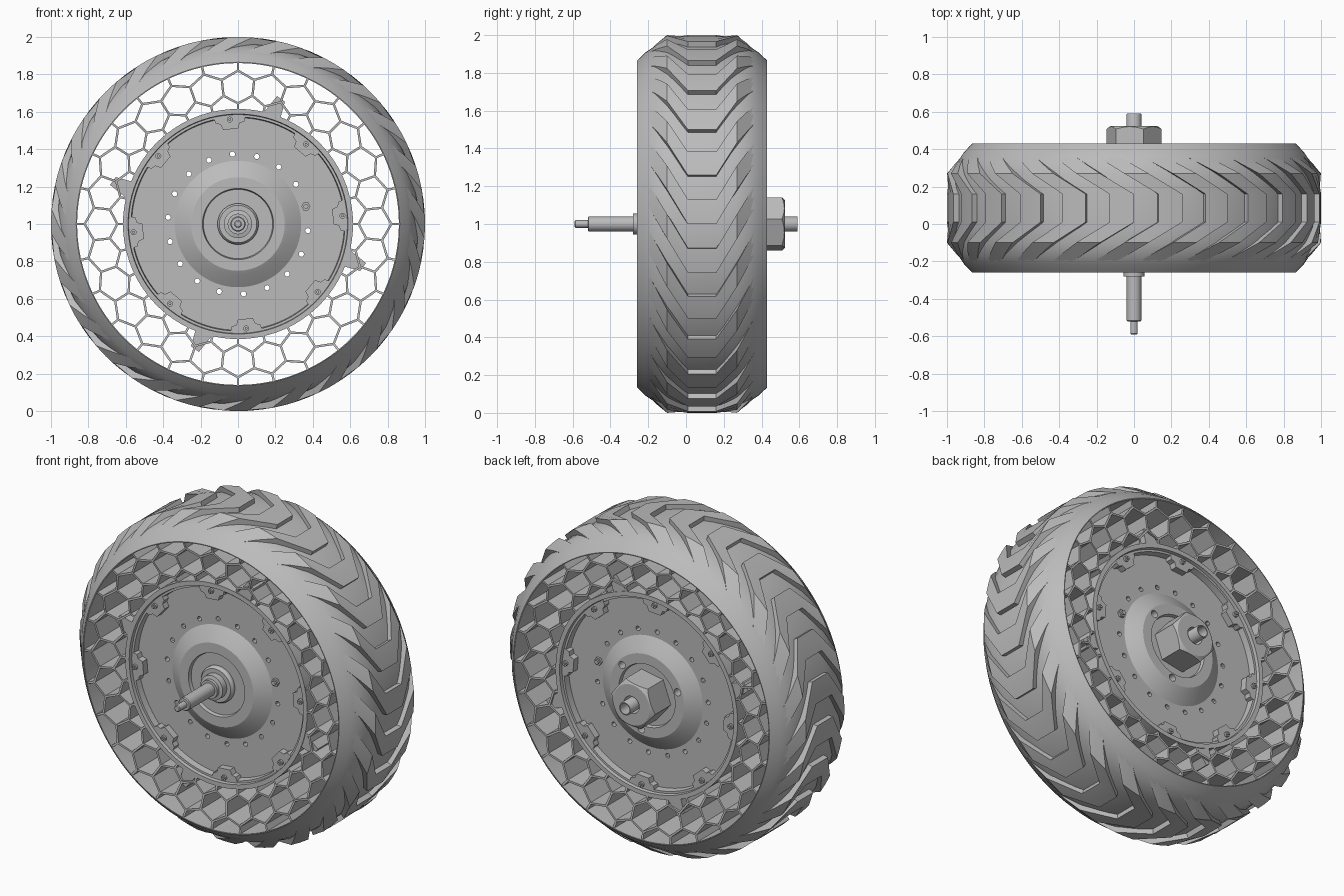
import bpy, bmesh, math
from math import sin, cos, radians, pi

MID = 0.085          # middle plane of the wheel along y
cube = bpy.data.objects.get("Cube")
if cube:
    bpy.data.objects.remove(cube, do_unlink=True)

grey = bpy.data.materials.new("plain_grey")
grey.use_nodes = True
COLOUR = (0.5, 0.5, 0.5, 1)
grey.diffuse_color = COLOUR
grey.node_tree.nodes["Principled BSDF"].inputs["Base Color"].default_value = COLOUR


def polar(r, deg, y):
    a = radians(deg)
    return (r * cos(a), y, 1 + r * sin(a))


def flat(r, deg):
    p = polar(r, deg, 0)
    return (p[0], p[2])


def shade(obj, angle):
    bpy.ops.object.select_all(action='DESELECT')
    obj.select_set(True)
    bpy.context.view_layer.objects.active = obj
    bpy.ops.object.shade_smooth_by_angle(angle=radians(angle))


def finish(name, bm, angle=30):
    bmesh.ops.recalc_face_normals(bm, faces=bm.faces)
    mesh = bpy.data.meshes.new(name)
    bm.to_mesh(mesh)
    bm.free()
    obj = bpy.data.objects.new(name, mesh)
    bpy.context.collection.objects.link(obj)
    mesh.materials.append(grey)
    shade(obj, angle)
    return obj


def carve(obj, cutter, operation):
    """Apply a boolean, then drop the cutter."""
    cutter.hide_render = True
    mod = obj.modifiers.new("carve", 'BOOLEAN')
    mod.object = cutter
    mod.operation = operation
    mod.solver = 'EXACT'
    bpy.context.view_layer.objects.active = obj
    bpy.ops.object.modifier_apply(modifier=mod.name)
    bpy.data.objects.remove(cutter, do_unlink=True)


def prism(bm, points, y0, y1):
    """Extrude an x-z outline along y."""
    front = [bm.verts.new((x, y0, z)) for x, z in points]
    back = [bm.verts.new((x, y1, z)) for x, z in points]
    bm.faces.new(front)
    bm.faces.new(back)
    n = len(points)
    for i in range(n):
        j = (i + 1) % n
        bm.faces.new((front[i], front[j], back[j], back[i]))


def disc(bm, centre, r, y0, y1, n=16, turn=0):
    pts = [(centre[0] + r * cos(radians(turn) + 2 * pi * i / n),
            centre[1] + r * sin(radians(turn) + 2 * pi * i / n)) for i in range(n)]
    prism(bm, pts, y0, y1)


def lathe(name, profile, n, closed=False):
    """Revolve (y, radius) points round the axle."""
    bm = bmesh.new()
    rings = []
    for y, r in profile:
        if r == 0:
            rings.append([bm.verts.new((0, y, 1))] * n)
        else:
            rings.append([bm.verts.new(polar(r, 360 * i / n, y)) for i in range(n)])
    pairs = list(zip(rings, rings[1:]))
    if closed:
        pairs.append((rings[-1], rings[0]))
    for a, b in pairs:
        for i in range(n):
            j = (i + 1) % n
            bm.faces.new(list(dict.fromkeys((a[i], a[j], b[j], b[i]))))
    return finish(name, bm)


# Tyre carcass
half = [(0.345, 0.865), (0.30, 0.908), (0.25, 0.942), (0.185, 0.963), (0.1, 0.97)]
outer = [(MID - d, r) for d, r in half] + [(MID + d, r) for d, r in reversed(half)]
lathe("tyre_carcass", outer + [(MID + 0.345, 0.86), (MID - 0.345, 0.86)], 144, True)

# Chevron tread blocks: (offset from middle, top radius, sweep angle)
arm = [(0.075, 1.0, 0), (0.185, 1.0, 10.5), (0.235, 0.959, 15.5), (0.295, 0.91, 22)]
stations = [(-d, r, a) for d, r, a in reversed(arm)] + arm
BLOCKS, WIDTH = 24, 7.5
bm = bmesh.new()
for k in range(BLOCKS):
    loops = []
    for d, r, a in stations:
        start = 360 * k / BLOCKS + a
        y = MID + d
        steps = [start, start + WIDTH / 2, start + WIDTH]
        top = [bm.verts.new(polar(r, s, y)) for s in steps]
        low = [bm.verts.new(polar(0.88, s, y)) for s in reversed(steps)]
        loops.append(top + low)
    for a, b in zip(loops, loops[1:]):
        for i in range(6):
            j = (i + 1) % 6
            bm.faces.new((a[i], a[j], b[j], b[i]))
    bm.faces.new(loops[0])
    bm.faces.new(loops[-1])
finish("tread_blocks", bm, 20)

# Honeycomb web, its edges sloping gently from the tyre in to the hub rim
CELLS = 28
pitch = 360 / CELLS
bm = bmesh.new()


def wall(p, q, t=0.006):
    """Thin wall between two (radius, angle) nodes."""
    a, b = flat(*p), flat(*q)
    dx, dz = b[0] - a[0], b[1] - a[1]
    length = math.hypot(dx, dz)
    nx, nz = -dz / length * t, dx / length * t
    loops = []
    for (x, z), (r, deg) in ((a, p), (b, q)):
        d = 0.29 + (r - 0.61) * 0.19
        loops.append([bm.verts.new((x + s * nx, MID + e * d, z + s * nz))
                      for s, e in ((1, -1), (1, 1), (-1, 1), (-1, -1))])
    for i in range(4):
        j = (i + 1) % 4
        bm.faces.new((loops[0][i], loops[0][j], loops[1][j], loops[1][i]))
    for loop in loops:
        bm.faces.new(loop)


for k in range(CELLS):
    a, m, b = k * pitch, (k + 0.5) * pitch, (k + 1) * pitch
    wall((0.60, a), (0.645, a))
    wall((0.645, a), (0.69, m))
    wall((0.69, m), (0.645, b))
    wall((0.69, m), (0.775, m))
    wall((0.775, m), (0.82, b))
    wall((0.82, b), (0.775, m + pitch))
    wall((0.82, b), (0.862, b))
finish("honeycomb_web", bm)

# Solid gussets between hub and web
bm = bmesh.new()
for k in range(4):
    t = 72 + 90 * k
    prism(bm, [flat(0.59, t + 6), flat(0.715, t + 1), flat(0.70, t - 3),
               flat(0.59, t - 4)], MID - 0.29, MID + 0.29)
finish("web_gussets", bm)

# Hub body with mirrored dished faces
side = [(0.272, 0), (0.272, 0.185), (0.292, 0.19), (0.292, 0.25), (0.28, 0.272),
        (0.235, 0.338), (0.235, 0.568), (0.275, 0.572), (0.275, 0.585),
        (0.295, 0.588), (0.295, 0.615)]
hub = lathe("hub_body", [(MID - d, r) for d, r in side]
            + [(MID + d, r) for d, r in reversed(side)], 96)

# Bolt circle and rear boss holes
bm = bmesh.new()
for k in range(1, 18):
    disc(bm, flat(0.375, 14.5 + 20 * k), 0.014, -0.4, 0.6, 12)
for k in range(3):
    disc(bm, flat(0.22, 40 + 120 * k), 0.022, 0.3, 0.5, 16)
carve(hub, finish("hole_cutter", bm), 'DIFFERENCE')
# Flatten the drilled plates so their shading stays even
for poly in hub.data.polygons:
    if abs(poly.normal.y) > 0.99:
        poly.use_smooth = False

# Rim tabs, their screws and the filler plug, on both faces
tabs, screws, plugs = bmesh.new(), bmesh.new(), bmesh.new()
for s in (-1, 1):
    face = MID + s * 0.23
    for k in range(8):
        t = 4.5 + 45 * k
        outline = [flat(0.58, t - 8.5), flat(0.55, t - 8), flat(0.54, t - 5.5),
                   flat(0.51, t - 4.5), flat(0.51, t + 4.5), flat(0.54, t + 5.5),
                   flat(0.55, t + 8), flat(0.58, t + 8.5), flat(0.585, t)]
        prism(tabs, outline, face, MID + s * 0.277)
        disc(screws, flat(0.56, t), 0.016, face, MID + s * 0.29, 12)
        disc(screws, flat(0.56, t), 0.008, face, MID + s * 0.3, 6)
    disc(plugs, flat(0.375, 14.5), 0.024, face, MID + s * 0.25, 6)
    disc(plugs, flat(0.375, 14.5), 0.013, face, MID + s * 0.262, 12)
finish("rim_tabs", tabs)
finish("tab_screws", screws)
finish("filler_plugs", plugs)

# Front bearing cap collars and stepped axle
lathe("front_bearing_cap", [(-0.15, 0), (-0.15, 0.11), (-0.2, 0.11), (-0.215, 0.1),
                            (-0.215, 0.075), (-0.255, 0.075), (-0.26, 0.055),
                            (-0.28, 0.055), (-0.28, 0)], 64)
lathe("front_axle", [(-0.15, 0), (-0.15, 0.04), (-0.515, 0.04), (-0.52, 0.035),
                     (-0.52, 0.02), (-0.585, 0.02), (-0.59, 0.015), (-0.59, 0)], 24)

# Rear hexagonal nut with chamfered corners and a bore
bm = bmesh.new()
disc(bm, (0, 1), 0.15, 0.33, 0.525, 6, 10)
nut = finish("rear_nut", bm)
carve(nut, lathe("chamfer_cone", [(0.3, 0), (0.3, 0.2), (0.475, 0.2), (0.53, 0.115),
                                  (0.53, 0)], 48), 'INTERSECT')
bm = bmesh.new()
disc(bm, (0, 1), 0.052, 0.45, 0.7, 32)
carve(nut, finish("bore_cutter", bm), 'DIFFERENCE')
shade(nut, 20)

# Rear hollow axle end
lathe("rear_axle", [(0.3, 0), (0.3, 0.04), (0.585, 0.04), (0.59, 0.038),
                    (0.59, 0.032), (0.45, 0.032), (0.45, 0)], 24)
